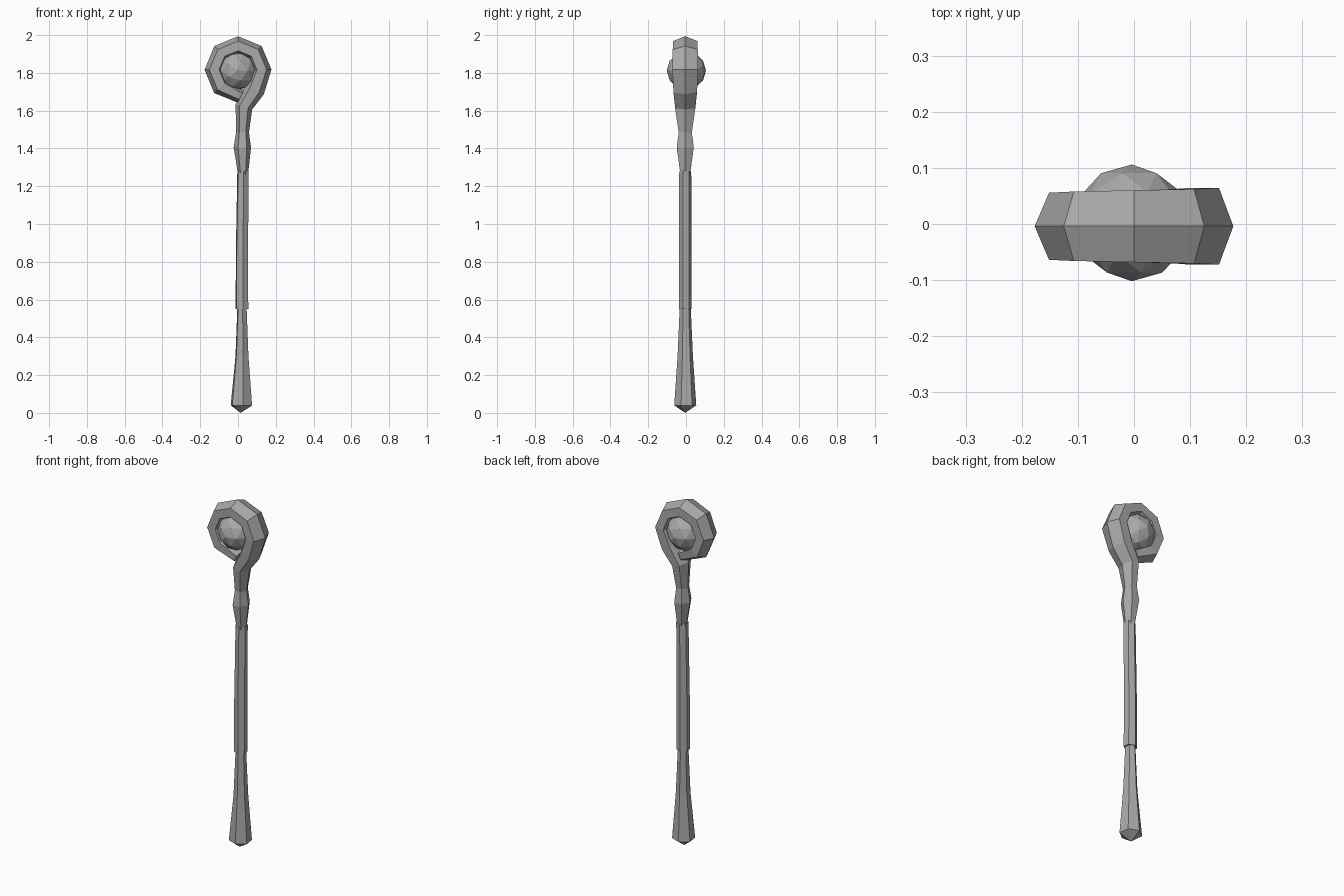
import bpy, bmesh
from math import sin, cos, radians, pi
from mathutils import Vector

old = bpy.data.objects.get("Cube")
if old:
    bpy.data.objects.remove(old, do_unlink=True)

grey = bpy.data.materials.new("plain grey")
grey.use_nodes = True
COLOUR = (0.4, 0.4, 0.4, 1)
grey.diffuse_color = COLOUR
grey.node_tree.nodes["Principled BSDF"].inputs["Base Color"].default_value = COLOUR


def finish(name, bm):
    bmesh.ops.recalc_face_normals(bm, faces=bm.faces)
    mesh = bpy.data.meshes.new(name)
    bm.to_mesh(mesh)
    bm.free()
    mesh.materials.append(grey)
    obj = bpy.data.objects.new(name, mesh)
    bpy.context.collection.objects.link(obj)
    return obj


def sweep(name, path, turn=0.0, tip=None):
    """Six-sided tube along (x, z, half width, half depth) points."""
    bm = bmesh.new()
    centres = [Vector((x, -0.004, z)) for x, z, _, _ in path]
    rings = []
    for i, (_, _, wide, deep) in enumerate(path):
        here = centres[i]
        along = Vector()
        if i > 0:
            along += (here - centres[i - 1]).normalized()
        if i < len(path) - 1:
            along += (centres[i + 1] - here).normalized()
        along.normalize()
        side = Vector((along.z, 0, -along.x))
        ring = []
        for k in range(6):
            a = turn + k * pi / 3
            ring.append(bm.verts.new(here + side * wide * cos(a) + Vector((0, deep * sin(a), 0))))
        rings.append(ring)
    for low, high in zip(rings, rings[1:]):
        for k in range(6):
            n = (k + 1) % 6
            bm.faces.new((low[k], low[n], high[n], high[k]))
    bm.faces.new(rings[-1])
    if tip:
        point = bm.verts.new(tip)
        for k in range(6):
            bm.faces.new((rings[0][k], rings[0][(k + 1) % 6], point))
    else:
        bm.faces.new(rings[0])
    return finish(name, bm)


# Flared lower shaft with a shallow pointed foot
sweep("lower_shaft", [(0.018, 0.04, 0.061, 0.059), (0.021, 0.3, 0.037, 0.041),
                      (0.021, 0.57, 0.026, 0.029)],
      turn=radians(38), tip=(0.014, -0.004, 0))

# Slightly bent wrapped grip
sweep("grip", [(0.021, 0.55, 0.036, 0.034), (0.021, 0.85, 0.035, 0.034),
               (0.026, 1.28, 0.032, 0.032)], turn=radians(38))

# Knobbly neck that curls round into an open hook
hook = [(0.027, 1.26, 0.026, 0.029), (0.023, 1.405, 0.046, 0.052),
        (0.024, 1.485, 0.034, 0.04), (0.031, 1.62, 0.046, 0.062),
        (0.088, 1.71, 0.054, 0.072)]
for step in range(6):
    a = radians(45 * step)
    hook.append((0.126 * cos(a), 1.817 + 0.126 * sin(a), 0.051, 0.079 - 0.0025 * step))
hook.append((0.015, 1.675, 0.036, 0.05))
sweep("hooked_head", hook)

# Faceted orb held in the hook
bm = bmesh.new()
bmesh.ops.create_icosphere(bm, subdivisions=2, radius=0.104)
orb = finish("orb", bm)
orb.rotation_euler.x = radians(90)
orb.location = (-0.004, 0.002, 1.812)
